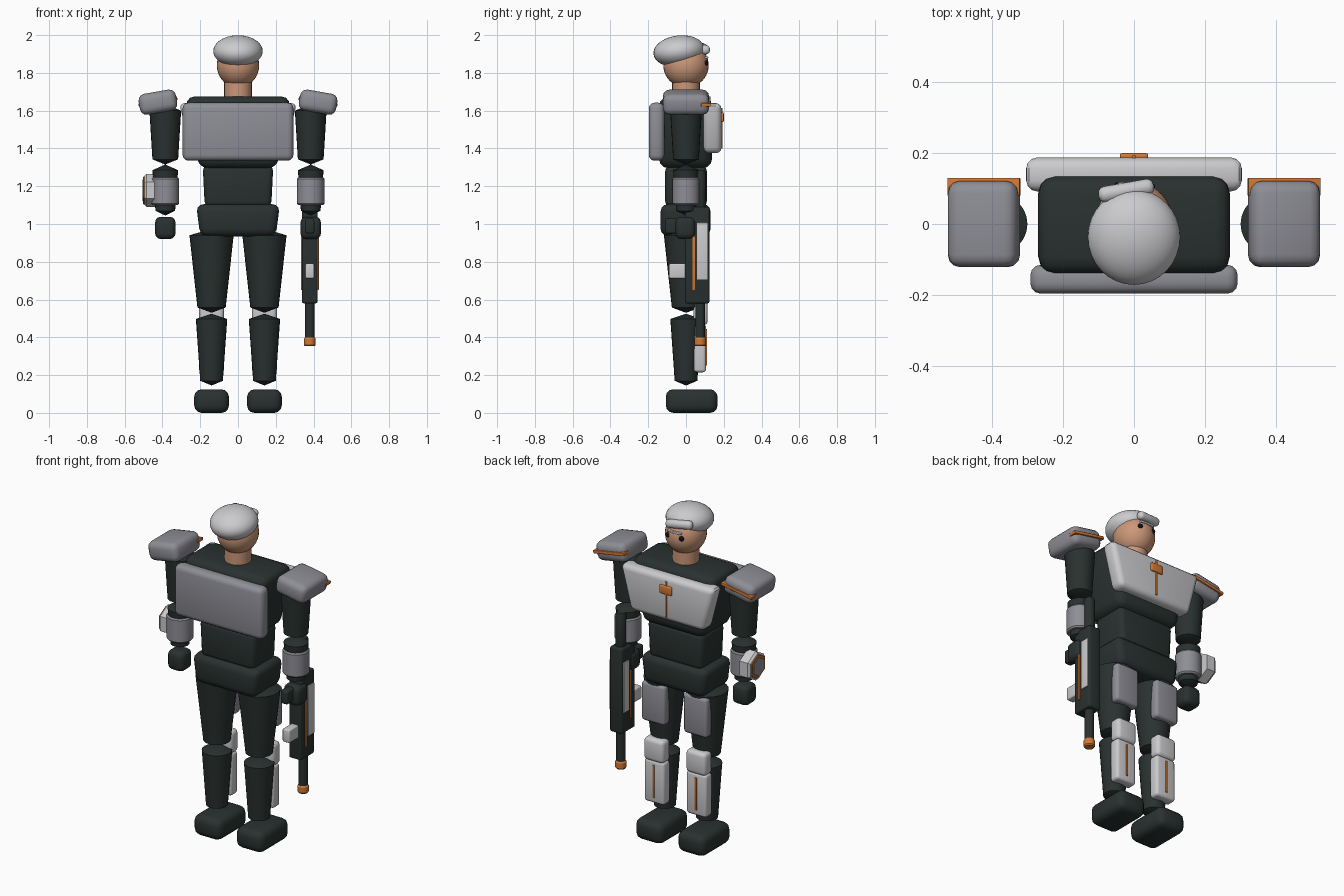
import bpy, bmesh, math
from mathutils import Matrix, Vector

if "Cube" in bpy.data.objects:
    bpy.data.objects.remove(bpy.data.objects["Cube"])


def material(name, rgb):
    m = bpy.data.materials.new(name)
    m.diffuse_color = (*rgb, 1)
    m.use_nodes = True
    m.node_tree.nodes["Principled BSDF"].inputs["Base Color"].default_value = m.diffuse_color
    return m


DARK = material("dark_suit", (0.022, 0.031, 0.029))
GREY = material("armour_grey", (0.27, 0.27, 0.305))
WHITE = material("light_armour", (0.60, 0.60, 0.62))
ORANGE = material("orange_trim", (0.65, 0.19, 0.035))
SKIN = material("skin", (0.60, 0.31, 0.19))
BLACK = material("eye_black", (0.006, 0.006, 0.008))


def finish(name, bm, mat, loc=(0, 0, 0), rot=(0, 0, 0), angle=35):
    bmesh.ops.recalc_face_normals(bm, faces=bm.faces)
    me = bpy.data.meshes.new(name)
    bm.to_mesh(me)
    bm.free()
    me.materials.append(mat)
    me.shade_smooth()
    me.set_sharp_from_angle(angle=math.radians(angle))
    ob = bpy.data.objects.new(name, me)
    ob.location = loc
    ob.rotation_euler = [math.radians(a) for a in rot]
    bpy.context.collection.objects.link(ob)
    return ob


def box(name, mat, x, y, z, bevel=0.02, taper=1.0, rot=(0, 0, 0), segs=3):
    """Rounded box from (min, max) ranges; taper scales the bottom in x."""
    bm = bmesh.new()
    bmesh.ops.create_cube(bm, size=1)
    size = Vector((x[1] - x[0], y[1] - y[0], z[1] - z[0]))
    for v in bm.verts:
        k = taper if v.co.z < 0 else 1
        v.co = Vector((v.co.x * size.x * k, v.co.y * size.y, v.co.z * size.z))
    if bevel:
        bmesh.ops.bevel(bm, geom=bm.edges[:], offset=bevel, segments=segs,
                        profile=0.5, affect='EDGES', clamp_overlap=True)
    mid = [(r[0] + r[1]) / 2 for r in (x, y, z)]
    return finish(name, bm, mat, mid, rot)


def lathe(name, mat, x, y, profile, sides=24, rot=(0, 0, 0), z=0):
    """Turned part from (radius, height) points; radius 0 makes an apex."""
    bm = bmesh.new()
    rings = []
    for r, h in profile:
        if r == 0:
            rings.append([bm.verts.new((0, 0, h))])
        else:
            rings.append([bm.verts.new((r * math.cos(2 * math.pi * i / sides),
                                        r * math.sin(2 * math.pi * i / sides), h))
                          for i in range(sides)])
    for a, b in zip(rings, rings[1:]):
        for i in range(sides):
            j = (i + 1) % sides
            if len(a) == 1:
                bm.faces.new((a[0], b[i], b[j]))
            elif len(b) == 1:
                bm.faces.new((a[i], a[j], b[0]))
            else:
                bm.faces.new((a[i], a[j], b[j], b[i]))
    for ring in (rings[0], rings[-1]):
        if len(ring) > 1:
            bm.faces.new(ring)
    return finish(name, bm, mat, (x, y, z), rot, 22)


def ball(name, mat, loc, radii, rot=(0, 0, 0)):
    bm = bmesh.new()
    bmesh.ops.create_uvsphere(bm, u_segments=32, v_segments=20, radius=1)
    bmesh.ops.transform(bm, matrix=Matrix.Diagonal((*radii, 1)), verts=bm.verts)
    return finish(name, bm, mat, loc, rot)


def around(c, half):
    return (c - half, c + half)


# Head, beret and face
ball("head", SKIN, (0, 0, 1.84), (0.112, 0.12, 0.118))
lathe("neck", SKIN, 0, 0, [(0.073, 1.62), (0.073, 1.78)])
ball("beret", WHITE, (0, -0.037, 1.915), (0.131, 0.136, 0.083), (7, 0, 0))
box("beret_roll", WHITE, around(-0.022, 0.08), around(0.094, 0.023),
    around(1.928, 0.024), 0.02, rot=(0, 6, 10))
box("brow", WHITE, around(0, 0.045), around(0.108, 0.01), around(1.882, 0.006), 0.004)

# Torso
box("chest", DARK, (-0.28, 0.28), (-0.143, 0.138), (1.295, 1.675), 0.05, 0.74)
box("waist", DARK, (-0.187, 0.187), (-0.11, 0.11), (1.09, 1.31), 0.03, 0.94)
box("pelvis", DARK, (-0.222, 0.222), (-0.135, 0.13), (0.935, 1.105), 0.04, 0.9)
box("back_plate", GREY, (-0.293, 0.293), (-0.197, -0.115), (1.335, 1.642), 0.03)
box("chest_plate", WHITE, (-0.312, 0.312), (0.092, 0.188), (1.375, 1.64), 0.03, 0.78)
box("chest_stripe", ORANGE, around(0, 0.006), (0.18, 0.194), (1.40, 1.615), 0.002)
box("chest_badge", ORANGE, around(0, 0.04), (0.18, 0.2), (1.54, 1.59), 0.006)

for s, side in ((-1, "left"), (1, "right")):
    # Face side details
    ball(side + "_eye", BLACK, (s * 0.044, 0.106, 1.852), (0.015, 0.012, 0.015))

    # Arm
    ax = s * 0.385
    lathe(side + "_upper_arm", DARK, ax, 0,
          [(0, 1.315), (0.068, 1.342), (0.084, 1.60), (0, 1.635)])
    lathe(side + "_forearm", DARK, ax, 0,
          [(0, 1.045), (0.052, 1.07), (0.068, 1.285), (0, 1.315)])
    lathe(side + "_cuff", GREY, ax, 0,
          [(0.066, 1.1), (0.073, 1.108), (0.073, 1.238), (0.066, 1.246)])
    box(side + "_hand", DARK, around(ax, 0.054), around(-0.003, 0.053), (0.92, 1.038), 0.03)
    box(side + "_shoulder_pad", GREY, around(s * 0.424, 0.1), around(0, 0.122),
        around(1.645, 0.056), 0.035, rot=(0, s * 10, 0))
    box(side + "_shoulder_trim", ORANGE, around(s * 0.424, 0.104), around(0.105, 0.025),
        around(1.648, 0.009), 0.003, rot=(0, s * 10, 0))

    # Leg
    lx = s * 0.14
    lathe(side + "_thigh", DARK, lx, 0,
          [(0, 0.53), (0.075, 0.558), (0.117, 0.94), (0, 0.975)])
    lathe(side + "_shin", DARK, lx, 0,
          [(0, 0.145), (0.06, 0.17), (0.083, 0.497), (0, 0.525)])
    box(side + "_boot", DARK, around(lx, 0.092), (-0.107, 0.167), (0, 0.125), 0.04)
    box(side + "_thigh_plate", GREY, around(lx, 0.078), (0.06, 0.118), (0.70, 0.935), 0.018)
    box(side + "_knee_pad", WHITE, around(lx, 0.066), (0.04, 0.115), (0.465, 0.60), 0.022)
    box(side + "_shin_plate", WHITE, around(lx, 0.066), (0.042, 0.106), (0.215, 0.47), 0.016)
    box(side + "_shin_stripe", ORANGE, around(lx, 0.006), (0.1, 0.112), (0.25, 0.445), 0.002)

# Hexagonal wrist device on the left arm
for name, mat, r, a, b in (("wrist_device", WHITE, 0.088, 0.0, 0.066),
                           ("wrist_ring", ORANGE, 0.074, 0.06, 0.072),
                           ("wrist_screen", GREY, 0.058, 0.065, 0.076)):
    c = min(0.012, (b - a) / 4)
    lathe(name, mat, -0.43, 0.03,
          [(r, a), (r, b - c), (r - c, b)], 6, (0, -90, 0), 1.178)

# Rifle held beside the right leg
gx, gy = 0.38, 0.075
box("rifle_body", DARK, around(gx, 0.041), (-0.005, 0.124), (0.58, 1.09), 0.01)
lathe("rifle_stock", DARK, gx, gy, [(0.026, 1.05), (0.03, 1.06), (0.03, 1.27), (0.024, 1.285)])
lathe("rifle_barrel", DARK, gx, gy, [(0.026, 0.38), (0.026, 0.62)])
lathe("rifle_muzzle", ORANGE, gx, gy,
      [(0.026, 0.353), (0.031, 0.36), (0.031, 0.392), (0.026, 0.4)])
box("rifle_magazine", WHITE, around(gx, 0.024), (-0.09, 0.01), (0.712, 0.79), 0.008)
box("rifle_grip", DARK, around(gx, 0.024), (-0.11, 0.01), (0.95, 1.03), 0.01)
for s, side in ((-1, "inner"), (1, "outer")):
    px = gx + s * 0.043
    box("rifle_panel_" + side, WHITE, around(px, 0.0045), (0.058, 0.115), (0.705, 1.007), 0.003)
    box("rifle_stripe_" + side, ORANGE, around(px, 0.0045), (0.034, 0.048), (0.65, 0.935), 0.002)
